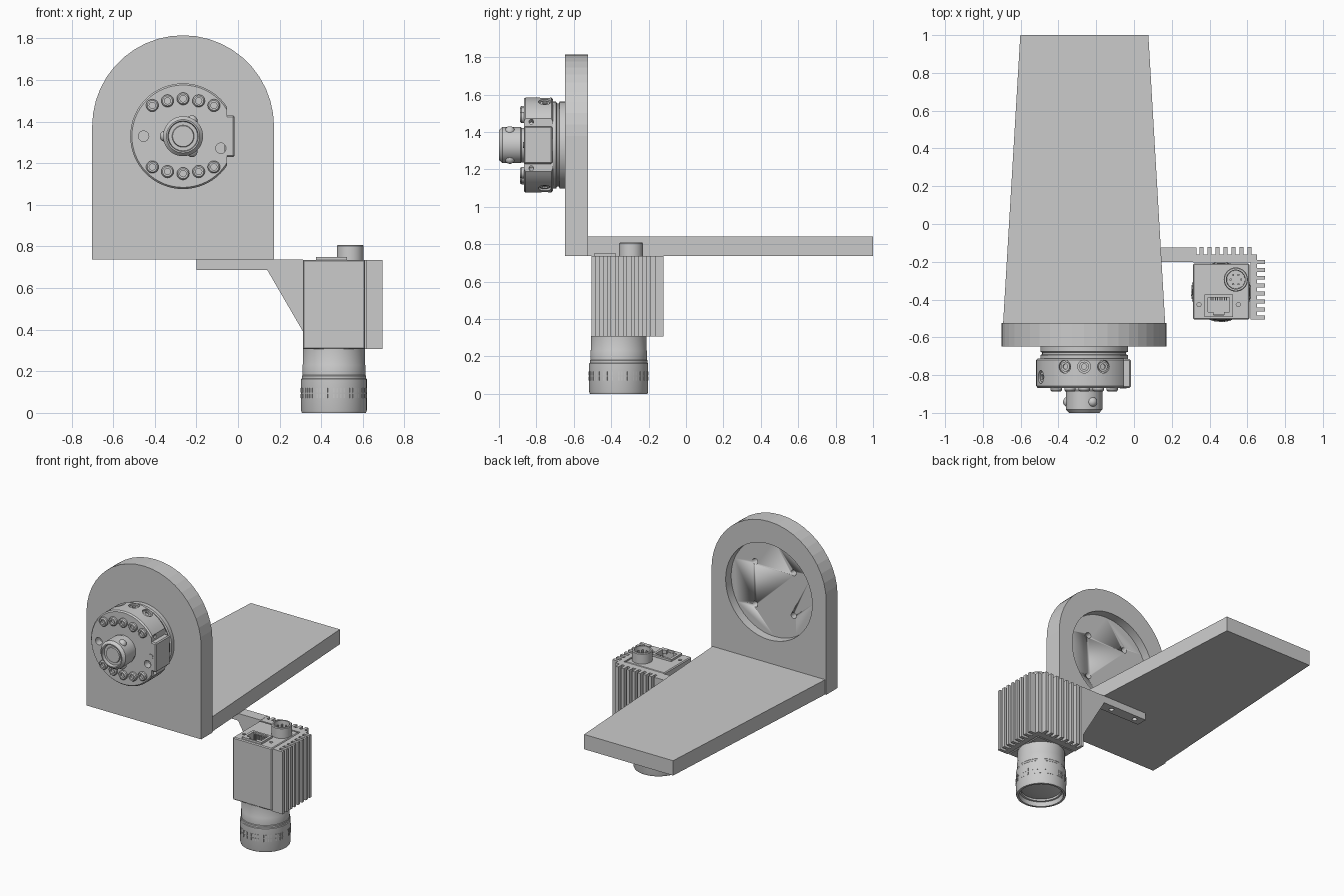
import bpy, bmesh
from math import sin, cos, pi, radians
from mathutils import Vector

if "Cube" in bpy.data.objects:
    bpy.data.objects.remove(bpy.data.objects["Cube"])

HX, HZ = -0.264, 1.33      # hub axis
LX, LY = 0.461, -0.36      # lens axis


def finish(name, bm, smooth=False):
    bmesh.ops.recalc_face_normals(bm, faces=bm.faces)
    me = bpy.data.meshes.new(name)
    bm.to_mesh(me)
    bm.free()
    o = bpy.data.objects.new(name, me)
    bpy.context.collection.objects.link(o)
    if smooth:
        shade(o)
    return o


def shade(o):
    bpy.ops.object.select_all(action='DESELECT')
    o.select_set(True)
    bpy.context.view_layer.objects.active = o
    bpy.ops.object.shade_smooth_by_angle(angle=radians(30))


def prism(name, pts, axis, a, b):
    """Extrude a 2D outline from a to b along axis 'x', 'y' or 'z'."""
    place = {'x': lambda p, h: (h, p[0], p[1]), 'y': lambda p, h: (p[0], h, p[1]),
             'z': lambda p, h: (p[0], p[1], h)}[axis]
    bm = bmesh.new()
    lo = [bm.verts.new(place(p, a)) for p in pts]
    hi = [bm.verts.new(place(p, b)) for p in pts]
    bm.faces.new(lo)
    bm.faces.new(hi)
    n = len(pts)
    for i in range(n):
        j = (i + 1) % n
        bm.faces.new((lo[i], lo[j], hi[j], hi[i]))
    return finish(name, bm)


def box(name, x0, x1, y0, y1, z0, z1):
    return prism(name, [(x0, y0), (x1, y0), (x1, y1), (x0, y1)], 'z', z0, z1)


def lathe(name, prof, origin, axis, n=48):
    """Revolve (radius, height) points about a direction; both ends are capped."""
    q = Vector((0, 0, 1)).rotation_difference(Vector(axis))
    o = Vector(origin)
    bm = bmesh.new()
    rings = [[bm.verts.new(o + q @ Vector((r * cos(2 * pi * i / n), r * sin(2 * pi * i / n), h)))
              for i in range(n)] for r, h in prof]
    for A, B in zip(rings, rings[1:]):
        for i in range(n):
            j = (i + 1) % n
            bm.faces.new((A[i], A[j], B[j], B[i]))
    bm.faces.new(rings[0])
    bm.faces.new(rings[-1])
    return finish(name, bm, True)


def cyl(name, origin, axis, r, length, n=24):
    return lathe(name, [(r, 0), (r, length)], origin, axis, n)


def cut(o, *cutters, op='DIFFERENCE'):
    for c in cutters:
        m = o.modifiers.new("cut", 'BOOLEAN')
        m.operation, m.solver, m.object = op, 'EXACT', c
        bpy.context.view_layer.objects.active = o
        bpy.ops.object.modifier_apply(modifier=m.name)
        bpy.data.objects.remove(c)


# Upright plate with round top, rear pocket and four bolt holes
R, PZ = 0.437, 1.378
arch = [(HX - R, 0.738), (HX + R, 0.738)]
arch += [(HX + R * cos(pi * i / 22), PZ + R * sin(pi * i / 22)) for i in range(23)]
plate = prism("upright_plate", arch, 'y', -0.648, -0.525)
cut(plate, cyl("pocket", (HX, -0.585, HZ), (0, 1, 0), 0.33, 0.2, 48))
for sx in (-1, 1):
    for sz in (-1, 1):
        cut(plate, cyl("hole", (HX + sx * 0.147, -0.7, HZ + sz * 0.147), (0, 1, 0), 0.02, 0.3, 16))

# Tapered shelf
prism("shelf", [(HX - R + 0.008, -0.526), (HX + R - 0.008, -0.526), (0.076, 1), (-0.602, 1)], 'z', 0.738, 0.84)

# Hub: rear flange, main body, nose (heights run toward the front, -y)
FRONT = (0, -1, 0)
lathe("hub_flange", [(0.232, 0.646), (0.232, 0.676), (0.222, 0.68), (0.222, 0.69),
                     (0.232, 0.694), (0.232, 0.72)], (HX, 0, HZ), FRONT, 64)
body = lathe("hub_body", [(0.245, 0.712), (0.254, 0.72), (0.254, 0.858), (0.246, 0.867)],
             (HX, 0, HZ), FRONT, 64)
cut(body, box("flat", HX + 0.211, 0.2, -1, -0.5, 1, 1.7))
for dx, dz, r in ((-0.19, 0, 0.025), (0.182, -0.058, 0.025)):
    cut(body, cyl("dowel_hole", (HX + dx, -0.82, HZ + dz), FRONT, r, 0.2))
radial = [(s * a, 0.755) for s in (1, -1) for a in (66, 90, 114)] + [(155, 0.81), (205, 0.81)]
for a, y in radial:
    d = Vector((cos(radians(a)), 0, sin(radians(a))))
    c = Vector((HX, -y, HZ))
    cut(body, cyl("port", c + d * 0.238, d, 0.034, 0.1, 24))
    lathe("port_plug", [(0.026, 0.225), (0.026, 0.246), (0.014, 0.246), (0.014, 0.236)], c, d, 20)
for s in (1, -1):
    d = Vector((0.86, 0, s * 0.51))
    cut(body, cyl("side_hole", Vector((HX, -0.827, HZ)) + d * 0.22, d, 0.012, 0.1, 16))
shade(body)

# Side tab on the flat of the hub
tab = box("hub_side_tab", HX + 0.20, -0.017, -0.867, -0.715, HZ - 0.1, HZ + 0.1)
bv = tab.modifiers.new("bevel", 'BEVEL')
bv.width, bv.segments = 0.007, 1
cyl("tab_pin", (HX + 0.208, -0.86, HZ), FRONT, 0.017, 0.011, 20)

lathe("hub_nose", [(0.092, 0.86), (0.092, 0.88), (0.096, 0.884), (0.096, 0.982), (0.08, 1.0),
                   (0.073, 1.0), (0.07, 0.978), (0.053, 0.978), (0.05, 0.986)], (HX, 0, HZ), FRONT)
for a in (60, 180, 300):
    bm = bmesh.new()
    bmesh.ops.create_uvsphere(bm, u_segments=20, v_segments=12, radius=0.027)
    bmesh.ops.translate(bm, verts=bm.verts,
                        vec=(HX + 0.085 * cos(radians(a)), -0.942, HZ + 0.085 * sin(radians(a))))
    finish("locking_ball", bm, True)

# Two rows of face screws
for s in (1, -1):
    for dx, dz in ((-0.148, 0.148), (-0.075, 0.17), (0, 0.18), (0.075, 0.17), (0.148, 0.148)):
        lathe("face_screw", [(0.03, 0.855), (0.03, 0.88), (0.024, 0.887), (0.015, 0.887), (0.015, 0.872)],
              (HX + dx, 0, HZ + s * dz), FRONT, 20)

# Bracket bar with gusset under the shelf
bracket = prism("camera_bracket", [(-0.2, 0.737), (-0.2, 0.688), (0.14, 0.688), (0.313, 0.39), (0.313, 0.737)],
                'y', -0.2, -0.124)
for x in (-0.14, 0.05):
    cut(bracket, cyl("bracket_hole", (x, -0.162, 0.66), (0, 0, 1), 0.016, 0.07, 16))

# L-shaped heat sink with fins on two sides
Z0, Z1 = 0.306, 0.736
outline = [(0.312, -0.205), (0.616, -0.205), (0.616, -0.505)]
for i in range(8):                       # fins facing +x
    y = -0.503 + i * 0.042
    outline += [(0.65, y - 0.002), (0.694, y - 0.002), (0.694, y + 0.019), (0.65, y + 0.019)]
outline += [(0.65, -0.162)]
for i in range(7):                       # fins facing +y
    x = 0.621 - i * 0.042
    outline += [(x, -0.162), (x, -0.121), (x - 0.021, -0.121), (x - 0.021, -0.162)]
outline += [(0.332, -0.162), (0.332, -0.124), (0.312, -0.124)]
prism("heat_sink", outline, 'z', Z0, Z1)

# Camera body with screw holes and socket opening
cam = box("camera_body", 0.312, 0.611, -0.505, -0.209, Z0, Z1)
bv = cam.modifiers.new("bevel", 'BEVEL')
bv.width, bv.segments = 0.006, 1
bpy.context.view_layer.objects.active = cam
bpy.ops.object.modifier_apply(modifier=bv.name)
for x in (0.344, 0.552):
    cut(cam, cyl("screw_hole", (x, -0.427, 0.71), (0, 0, 1), 0.011, 0.1, 16))
cut(cam, box("opening", 0.39, 0.51, -0.478, -0.388, 0.66, 0.8))

# Network socket frame with contacts
frame = box("socket_frame", 0.374, 0.523, -0.492, -0.373, 0.725, 0.75)
cut(frame, box("opening", 0.392, 0.506, -0.465, -0.388, 0.7, 0.8),
    box("latch", 0.422, 0.476, -0.482, -0.46, 0.7, 0.8))
for i in range(8):
    x = 0.405 + i * 0.0118
    box("socket_contact", x, x + 0.005, -0.405, -0.385, 0.67, 0.742)

# Round connector with pins
lathe("round_connector", [(0.064, 0.73), (0.064, 0.803), (0.06, 0.808), (0.05, 0.808), (0.048, 0.75)],
      (0.539, -0.294, 0), (0, 0, 1), 32)
for i in range(6):
    a = i * pi / 3
    cyl("connector_pin", (0.539 + 0.028 * cos(a), -0.294 + 0.028 * sin(a), 0.745), (0, 0, 1), 0.006, 0.045, 10)

# Lens barrel, open at the bottom with a curved glass
lathe("lens_barrel", [(0.149, 0.31), (0.149, 0.235), (0.151, 0.23), (0.151, 0.182), (0.154, 0.178), (0.154, 0.166),
                      (0.158, 0.162), (0.158, 0.012), (0.154, 0.0), (0.14, 0.0), (0.136, 0.03),
                      (0.126, 0.032), (0.126, 0.045), (0.10, 0.037), (0.06, 0.031), (0.02, 0.029)],
      (LX, LY, 0), (0, 0, 1), 64)

# Grip marks in clusters around the lens
bm = bmesh.new()
for i in range(60):
    if i % 5 == 4:
        continue
    a = 2 * pi * i / 60
    c, s = cos(a), sin(a)
    for z in (0.082, 0.109):
        g = bmesh.ops.create_cube(bm, size=1)
        for v in g['verts']:
            r, t = 0.157 + v.co.x * 0.006, v.co.y * 0.007
            v.co = (LX + r * c - t * s, LY + r * s + t * c, z + v.co.z * 0.02)
finish("lens_grip", bm)
